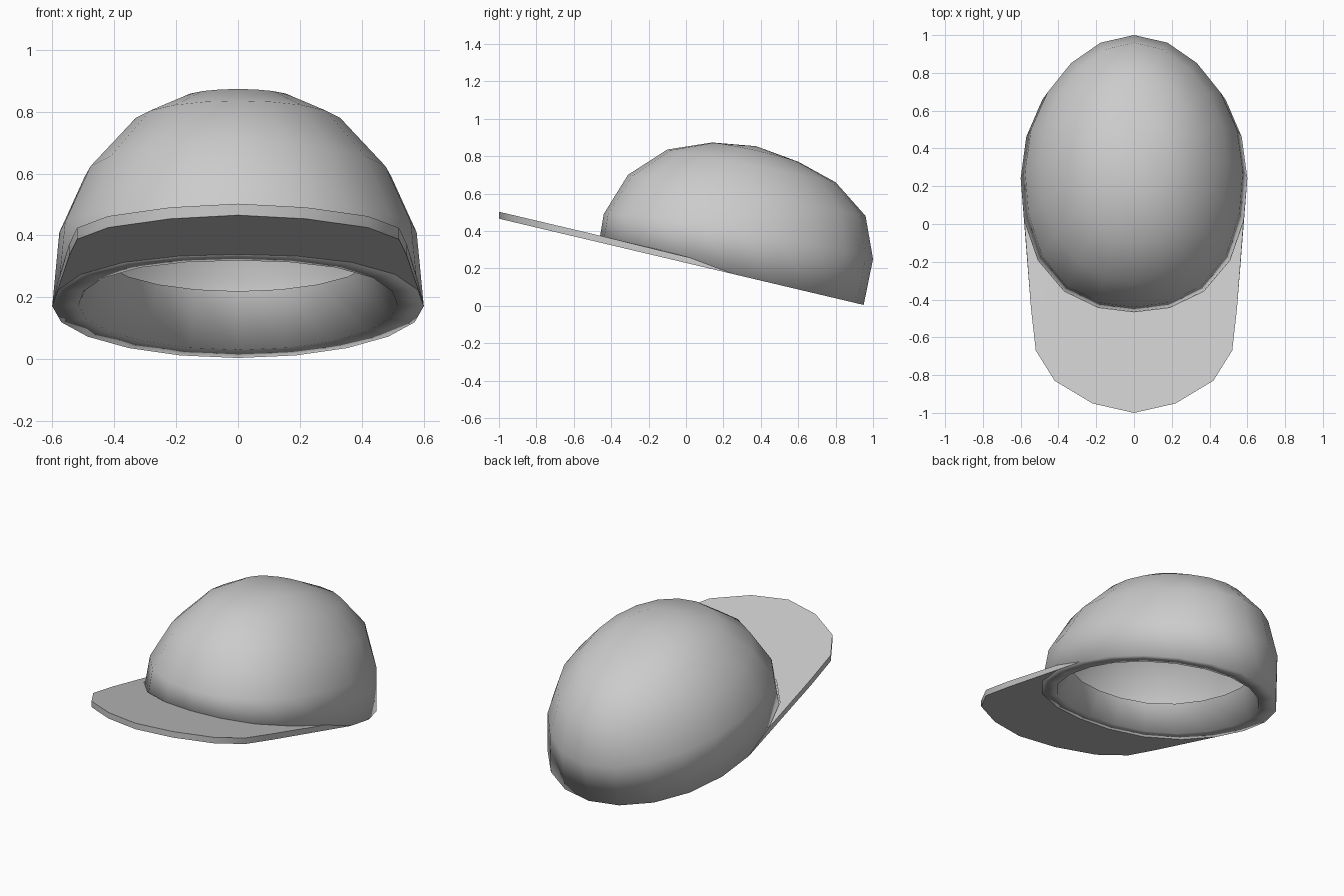
import bpy, bmesh, math

if "Cube" in bpy.data.objects:
    bpy.data.objects.remove(bpy.data.objects["Cube"])

SIDES = 20
grey = bpy.data.materials.new("grey_fabric")
grey.diffuse_color = (0.6, 0.6, 0.6, 1)
grey.use_nodes = True
grey.node_tree.nodes["Principled BSDF"].inputs["Base Color"].default_value = grey.diffuse_color


def base_z(y):
    """Height of the tilted underside at depth y."""
    return 0.229 - 0.2365 * y


def ring(front, back, half_width, lift=0.0, full_front=0.05, full_back=0.0):
    """Tilted oval loop through a front and a back point given as (y, z)."""
    cy, cz = (front[0] + back[0]) / 2, (front[1] + back[1]) / 2
    ry, rz = (back[0] - front[0]) / 2, (back[1] - front[1]) / 2
    pts = []
    for i in range(SIDES):
        a = math.tau * i / SIDES
        full = full_back if math.cos(a) > 0 else full_front
        k = 1 + full * math.sin(2 * a) ** 2
        s, c = math.sin(a) * k, math.cos(a) * k
        pts.append((half_width * s, cy + ry * c, cz + rz * c + lift * math.sin(a) ** 2))
    return pts


def finish(name, bm, angle):
    bmesh.ops.recalc_face_normals(bm, faces=bm.faces)
    me = bpy.data.meshes.new(name)
    bm.to_mesh(me)
    bm.free()
    me.materials.append(grey)
    ob = bpy.data.objects.new(name, me)
    bpy.context.collection.objects.link(ob)
    bpy.ops.object.select_all(action='DESELECT')
    ob.select_set(True)
    bpy.context.view_layer.objects.active = ob
    bpy.ops.object.shade_smooth_by_angle(angle=math.radians(angle))


def bridge(bm, a, b, closed=True):
    n = len(a)
    for i in range(n if closed else n - 1):
        j = (i + 1) % n
        bm.faces.new((a[i], a[j], b[j], b[i]))


# Crown: inner band, flat rim and domed shell in one continuous surface
rim = ring((-0.465, base_z(-0.465)), (0.95, base_z(0.95)), 0.6)
loops = [
    ring((-0.30, 0.45), (0.83, 0.22), 0.44),                          # band top
    ring((-0.38, base_z(-0.38)), (0.84, base_z(0.84)), 0.515),        # opening
    rim,
    ring((-0.44, 0.49), (1.0, 0.25), 0.577, 0.04, 0.05, -0.02),
    ring((-0.31, 0.70), (0.96, 0.48), 0.495, 0.0, 0.03, -0.02),
    ring((-0.10, 0.835), (0.80, 0.66), 0.345, 0.005, 0.02, 0.0),
    ring((0.14, 0.873), (0.60, 0.77), 0.19, 0.01, 0.0, 0.0),
]
bm = bmesh.new()
rows = [[bm.verts.new(p) for p in loop] for loop in loops]
for lower, upper in zip(rows, rows[1:]):
    bridge(bm, lower, upper)
pole = bm.verts.new((0, 0.375, 0.853))
for i in range(SIDES):
    bm.faces.new((rows[-1][i], rows[-1][(i + 1) % SIDES], pole))
finish("crown", bm, 110)

# Brim: crescent plate from the front half of the rim to the outer outline
half = [(0.6, 0.24), (0.545, -0.45), (0.52, -0.67), (0.42, -0.83), (0.22, -0.95), (0, -1.0)]
outline = half + [(-x, y) for x, y in reversed(half[:-1])]
inner = [(x, y) for x, y, z in rim[SIDES // 4:3 * SIDES // 4 + 1]]
bm = bmesh.new()


def plate_row(points, top):
    row = []
    for x, y in points:
        thick = 0.037 * min(1, max(0.05, (0.24 - y) / 0.25)) if top else 0
        row.append(bm.verts.new((x, y, base_z(y) + thick)))
    return row


top_out, low_out = plate_row(outline, True), plate_row(outline, False)
top_in, low_in = plate_row(inner, True), plate_row(inner, False)
bridge(bm, top_out, top_in, False)
bridge(bm, low_in, low_out, False)
bridge(bm, low_out, top_out, False)
bmesh.ops.remove_doubles(bm, verts=bm.verts, dist=0.0005)
finish("brim", bm, 30)
